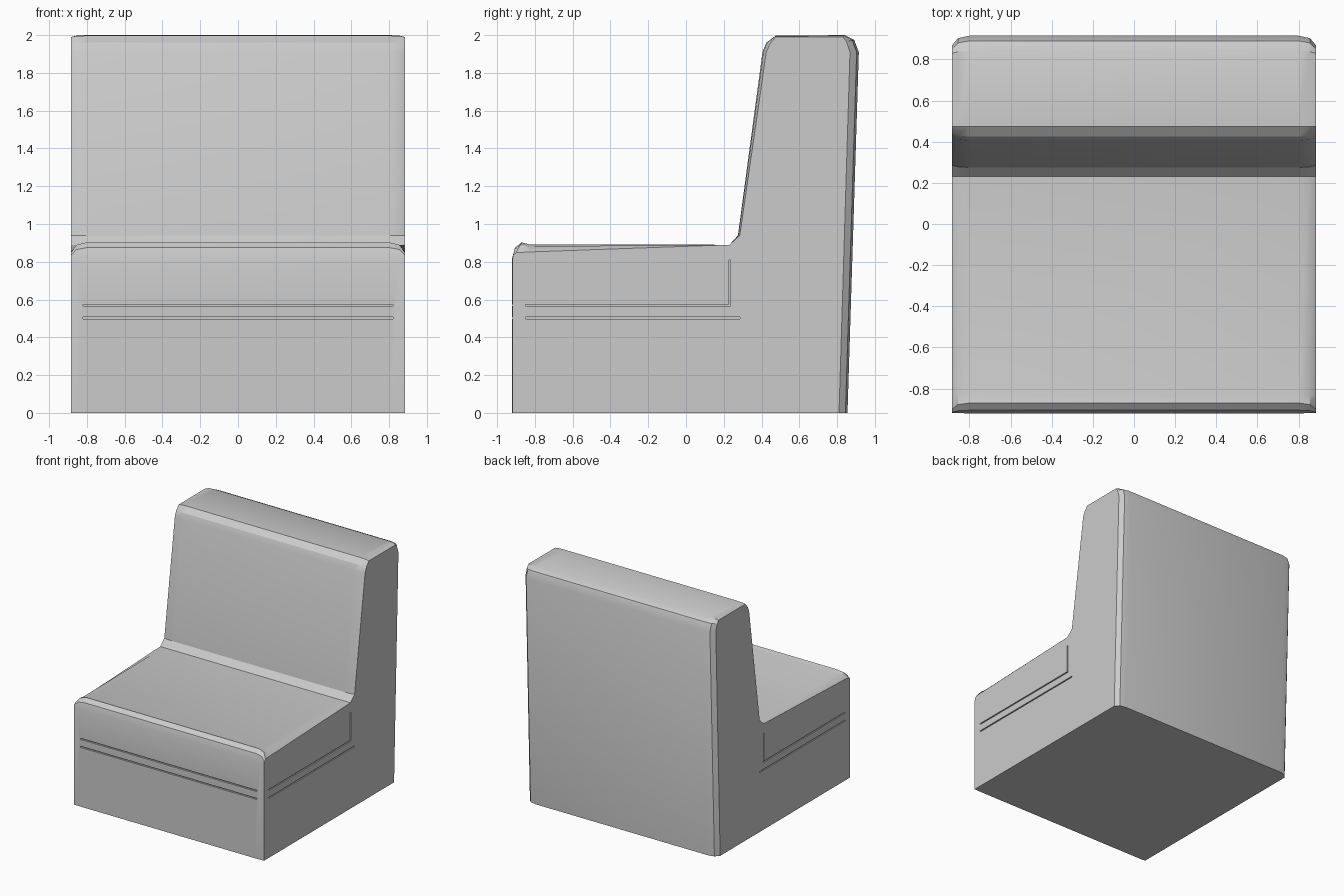
import bpy
import bmesh

cube = bpy.data.objects.get("Cube")
if cube:
    bpy.data.objects.remove(cube, do_unlink=True)

grey = bpy.data.materials.new("light grey upholstery")
grey.use_nodes = True
GREY = (0.6, 0.6, 0.6, 1)
grey.diffuse_color = GREY
grey.node_tree.nodes["Principled BSDF"].inputs["Base Color"].default_value = GREY

# Side profiles (y, z): full crown in the middle, softened edge at the two sides
CROWN = [(-0.92, 0), (-0.92, 0.82), (-0.905, 0.875), (-0.87, 0.903), (-0.83, 0.892),
         (0.23, 0.89), (0.275, 0.94), (0.405, 1.91), (0.425, 1.96), (0.475, 1.997),
         (0.84, 2.0), (0.89, 1.975), (0.915, 1.91), (0.855, 0)]
EDGE = [(-0.918, 0), (-0.918, 0.81), (-0.915, 0.835), (-0.90, 0.848), (-0.83, 0.852),
        (0.23, 0.89), (0.285, 0.94), (0.425, 1.91), (0.445, 1.955), (0.475, 1.99),
        (0.83, 1.99), (0.85, 1.965), (0.868, 1.91), (0.81, 0)]
# Stations across the width: (x, blend from crown to edge)
HALF = [(0.80, 0), (0.855, 0.25), (0.885, 1)]
stations = [(-x, t) for x, t in reversed(HALF)] + HALF


def finish(bm, name):
    bmesh.ops.recalc_face_normals(bm, faces=bm.faces)
    mesh = bpy.data.meshes.new(name)
    bm.to_mesh(mesh)
    bm.free()
    obj = bpy.data.objects.new(name, mesh)
    bpy.context.collection.objects.link(obj)
    return obj


# Chair body lofted across its width
bm = bmesh.new()
rings = []
for x, t in stations:
    rings.append([bm.verts.new((x, a[0] + (b[0] - a[0]) * t, a[1] + (b[1] - a[1]) * t))
                  for a, b in zip(CROWN, EDGE)])
n = len(CROWN)
for r, s in zip(rings, rings[1:]):
    for i in range(n):
        j = (i + 1) % n
        bm.faces.new((r[i], r[j], s[j], s[i]))
bm.faces.new(rings[0])
bm.faces.new(rings[-1])
chair = finish(bm, "armless_chair_body")
chair.data.materials.append(grey)


def cut_slot(low, high):
    """Cut a shallow box-shaped seam into the chair."""
    bm = bmesh.new()
    bmesh.ops.create_cube(bm, size=1)
    for v in bm.verts:
        v.co = [(a + b) / 2 + c * (b - a) for a, b, c in zip(low, high, v.co)]
    cutter = finish(bm, "seam_cutter")
    cutter.hide_render = True
    mod = chair.modifiers.new("seam", 'BOOLEAN')
    mod.operation = 'DIFFERENCE'
    mod.solver = 'EXACT'
    mod.object = cutter
    bpy.ops.object.modifier_apply(modifier=mod.name)
    bpy.data.objects.remove(cutter, do_unlink=True)


bpy.context.view_layer.objects.active = chair
chair.select_set(True)

# Cushion seams on the front and both sides
for z, back in ((0.565, 0.235), (0.498, 0.285)):
    cut_slot((-0.82, -1, z), (0.82, -0.908, z + 0.01))
    for low, high in ((-1, -0.875), (0.875, 1)):
        cut_slot((low, -0.85, z), (high, back, z + 0.01))

# Upright seam at the rear of the cushion
for low, high in ((-1, -0.875), (0.875, 1)):
    cut_slot((low, 0.227, 0.57), (high, 0.235, 0.81))

bpy.ops.object.shade_smooth_by_angle(angle=0.5)
